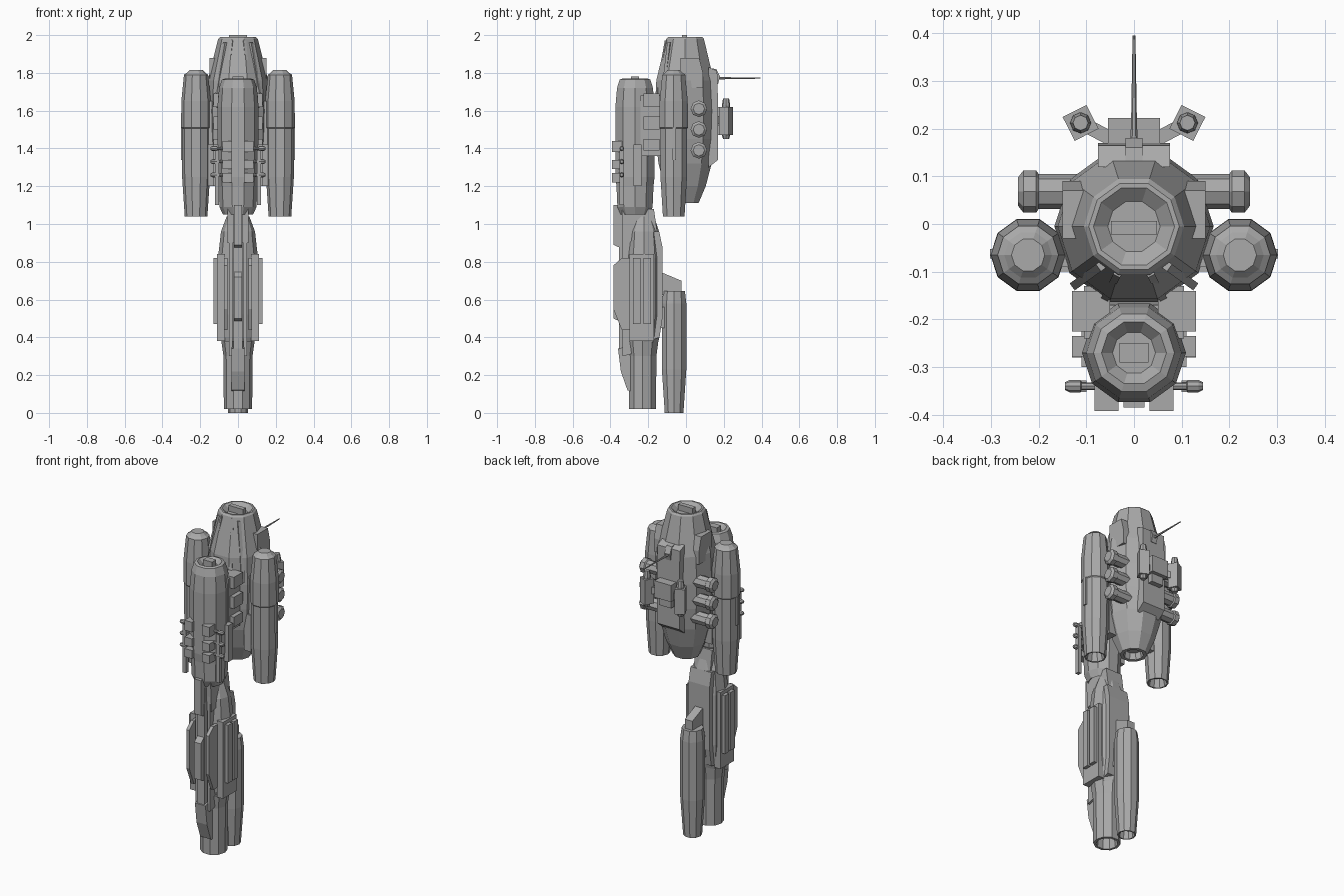
import bpy, bmesh, math
from mathutils import Matrix, Vector

cube = bpy.data.objects.get("Cube")
if cube:
    bpy.data.objects.remove(cube)

grey = bpy.data.materials.new("hull grey")
grey.use_nodes = True
COLOUR = (0.4, 0.4, 0.4, 1)
grey.diffuse_color = COLOUR
grey.node_tree.nodes["Principled BSDF"].inputs["Base Color"].default_value = COLOUR


def finish(name, bm, matrix=Matrix()):
    bmesh.ops.transform(bm, matrix=matrix, verts=bm.verts)
    bmesh.ops.recalc_face_normals(bm, faces=bm.faces)
    mesh = bpy.data.meshes.new(name)
    bm.to_mesh(mesh)
    bm.free()
    mesh.materials.append(grey)
    obj = bpy.data.objects.new(name, mesh)
    bpy.context.collection.objects.link(obj)
    return obj


def lathe(name, profile, centre=(0, 0, 0), sides=10, axis="Z", stretch=1):
    """Faceted body of revolution from (radius, height) pairs, capped at both ends."""
    bm = bmesh.new()
    rings = []
    for r, z in profile:
        ring = []
        for i in range(sides):
            a = math.tau * i / sides
            ring.append(bm.verts.new((r * math.cos(a), r * stretch * math.sin(a), z)))
        rings.append(ring)
    for low, high in zip(rings, rings[1:]):
        for i in range(sides):
            j = (i + 1) % sides
            bm.faces.new((low[i], low[j], high[j], high[i]))
    bm.faces.new(rings[0])
    bm.faces.new(rings[-1])
    turn = Matrix()
    if axis != "Z":
        turn = Vector((0, 0, 1)).rotation_difference(Vector(axis)).to_matrix().to_4x4()
    return finish(name, bm, Matrix.Translation(centre) @ turn)


def box(name, x, y, z, turn=0):
    """Box from (min, max) ranges, optionally turned about its own vertical axis."""
    bm = bmesh.new()
    bmesh.ops.create_cube(bm, size=1)
    size = [b - a for a, b in (x, y, z)]
    mid = [(a + b) / 2 for a, b in (x, y, z)]
    m = Matrix.Translation(mid) @ Matrix.Rotation(turn, 4, "Z") @ Matrix.Diagonal((*size, 1))
    return finish(name, bm, m)


def plate(name, outline, x0, x1):
    """Side outline of (y, z) points extruded from x0 to x1."""
    bm = bmesh.new()
    face = bm.faces.new([bm.verts.new((x0, y, z)) for y, z in outline])
    out = bmesh.ops.extrude_face_region(bm, geom=[face])
    moved = [v for v in out["geom"] if isinstance(v, bmesh.types.BMVert)]
    bmesh.ops.translate(bm, vec=(x1 - x0, 0, 0), verts=moved)
    return finish(name, bm)


def span(side, a, b):
    return tuple(sorted((side * a, side * b)))


def beam(name, start, end, width, depth):
    """Square bar between two points."""
    a, b = Vector(start), Vector(end)
    bm = bmesh.new()
    bmesh.ops.create_cube(bm, size=1)
    turn = (b - a).to_track_quat("Z", "Y").to_matrix().to_4x4()
    return finish(name, bm, Matrix.Translation((a + b) / 2) @ turn
                  @ Matrix.Diagonal((width, depth, (b - a).length, 1)))


# Main hull with recessed ends
lathe("main_hull", [(.05, 1.15), (.055, 1.11), (.075, 1.11), (.115, 1.2), (.148, 1.32),
                    (.163, 1.45), (.167, 1.6), (.16, 1.76), (.105, 1.98), (.095, 1.99),
                    (.085, 1.99), (.055, 1.965)], (0, -.005, 0))
box("top_hatch_bar", (-.048, .048), (-.022, .006), (1.96, 2))

# Front pod and its recessed cap
lathe("front_pod", [(.06, 1.07), (.08, 1.05), (.098, 1.09), (.103, 1.2), (.109, 1.25),
                    (.109, 1.62), (.1, 1.72), (.085, 1.765), (.068, 1.77), (.045, 1.745)],
      (0, -.27, 0))
box("pod_cap", (-.03, .03), (-.29, -.25), (1.73, 1.78))

# Neck, lower body and nozzle
plate("neck", [(-.34, 1.08), (-.17, 1.08), (-.15, .94), (-.33, .9)], -.055, .055)
lathe("lower_body", [(.075, .34), (.092, .4), (.106, .52), (.106, .82), (.09, .96), (.06, 1.04)],
      (0, -.222, 0), stretch=.93)
plate("lower_back_block", [(-.2, .38), (-.14, .4), (-.125, .5), (-.125, .88), (-.142, .96), (-.2, .96)],
      -.07, .07)
lathe("lower_nozzle", [(.05, .1), (.06, .02), (.075, .02), (.077, .3), (.088, .38)], (0, -.23, 0))

# Rear thruster and mounts
lathe("rear_thruster", [(.035, .06), (.044, 0), (.052, 0), (.068, .23), (.068, .58), (.06, .645)],
      (0, -.063, 0))
box("thruster_mount", (-.04, .04), (-.17, -.09), (.45, .56))
plate("thruster_fin", [(-.15, .74), (-.12, .74), (-.025, .7), (-.025, .64), (-.15, .62)], -.025, .025)

# Front spine and rails
plate("spine", [(-.345, 1.1), (-.28, 1.1), (-.25, .3), (-.3, .2), (-.33, .22), (-.355, .34), (-.355, .9)],
      -.025, .025)
plate("upper_spine_fin", [(-.385, 1.1), (-.34, 1.1), (-.34, .87), (-.385, .89)], -.022, .022)
plate("lower_spine_fin", [(-.385, .72), (-.34, .76), (-.34, .48), (-.385, .5)], -.022, .022)
plate("spine_hook", [(-.36, .34), (-.28, .36), (-.28, .11), (-.31, .12), (-.345, .22)], -.035, .035)

for s in (-1, 1):
    side = "left" if s > 0 else "right"

    # Side pods: stepped bodies with rounded caps
    lathe(side + "_pod", [(.04, 1.09), (.052, 1.04), (.06, 1.04), (.074, 1.25), (.075, 1.505),
                          (.079, 1.51), (.078, 1.65), (.064, 1.79), (.05, 1.8), (.035, 1.815)],
          (s * .222, -.065, 0))
    box(side + "_pod_arm", span(s, .12, .17), (-.09, -.03), (1.3, 1.65))
    box(side + "_pod_rib", span(s, .29, .302), (-.072, -.052), (1.34, 1.51))

    # Canisters on the hull flanks
    for z in (1.39, 1.5, 1.61):
        lathe(side + "_canister", [(.037, .1), (.037, .2), (.044, .205), (.044, .232), (.03, .243)],
              (0, .068, z), 8, (s, 0, 0))

    # Brackets joining the front pod to the hull
    for z0, z1 in ((1.62, 1.69), (1.5, 1.57), (1.39, 1.45)):
        box(side + "_bracket", span(s, .05, .13), (-.225, -.14), (z0, z1))
    box(side + "_bracket_rail", span(s, .05, .105), (-.24, -.13), (1.36, 1.68))
    box(side + "_pod_block", span(s, .08, .13), (-.278, -.235), (1.2, 1.42))

    # Clamps and small vertical tubes on the front pod
    for z0, z1 in ((1.22, 1.27), (1.29, 1.34), (1.38, 1.44)):
        box(side + "_clamp", span(s, .033, .083), (-.392, -.33), (z0, z1))
    for z in (1.26, 1.33, 1.4):
        lathe(side + "_clamp_pin", [(.008, .08), (.008, .11), (.013, .112), (.013, .135), (.008, .145)],
              (0, -.34, z), 8, (s, 0, 0))
    box(side + "_pod_strip", span(s, .1, .122), (-.352, -.328), (1.1, 1.39))

    # Armour ribs on the front of the hull
    beam(side + "_outer_rib", (s * .065, -.085, 1.96), (s * .12, -.125, 1.62), .018, .024)
    beam(side + "_inner_rib", (s * .032, -.1, 1.97), (s * .06, -.155, 1.66), .016, .02)
    box(side + "_hull_panel", span(s, .11, .158), (-.1, -.02), (1.2, 1.42))
    plate(side + "_shoulder_plate", [(-.03, 1.88), (.07, 1.88), (.09, 1.8), (.09, 1.72), (-.03, 1.72)],
          s * .09, s * .15)

    # Lower body flank panels and twin bars
    box(side + "_flank_panel", span(s, .07, .11), (-.3, -.17), (.38, .84))
    box(side + "_flank_rail", span(s, .07, .13), (-.28, -.24), (.47, .82))
    box(side + "_flank_rail", span(s, .07, .13), (-.225, -.185), (.47, .82))
    plate(side + "_front_strake", [(-.385, .78), (-.385, .55), (-.34, .44), (-.27, .44), (-.27, .82), (-.34, .82)],
          s * .055, s * .075)
    plate(side + "_spine_rail", [(-.335, 1.06), (-.28, 1.06), (-.26, .32), (-.335, .3)], s * .03, s * .048)

    # Angled rear turrets on short arms
    cx, cy = s * .112, .212
    beam(side + "_turret_arm", (s * .05, .18, 1.55), (cx, cy, 1.55), .03, .04)
    box(side + "_turret", (cx - .028, cx + .028), (cy - .028, cy + .028), (1.47, 1.62), s * math.radians(-27))
    lathe(side + "_turret_tube", [(.016, 1.45), (.022, 1.47), (.022, 1.63), (.016, 1.665)], (cx, cy, 0), 8)

# Rear equipment block with sloped spine
plate("rear_block", [(.12, 1.83), (.165, 1.81), (.17, 1.62), (.17, 1.34), (.12, 1.3)], -.075, .075)
box("rear_case", (-.055, .055), (.15, .222), (1.52, 1.62))
box("rear_case_lid", (-.04, .04), (.15, .2), (1.47, 1.54))

# Antenna and mount
plate("antenna_mount", [(.1, 1.83), (.16, 1.82), (.18, 1.78), (.17, 1.74), (.1, 1.74)], -.018, .018)
lathe("antenna", [(.009, 0), (.006, .08), (.003, .255)], (0, .14, 1.772), 6, (0, 1, 0))
